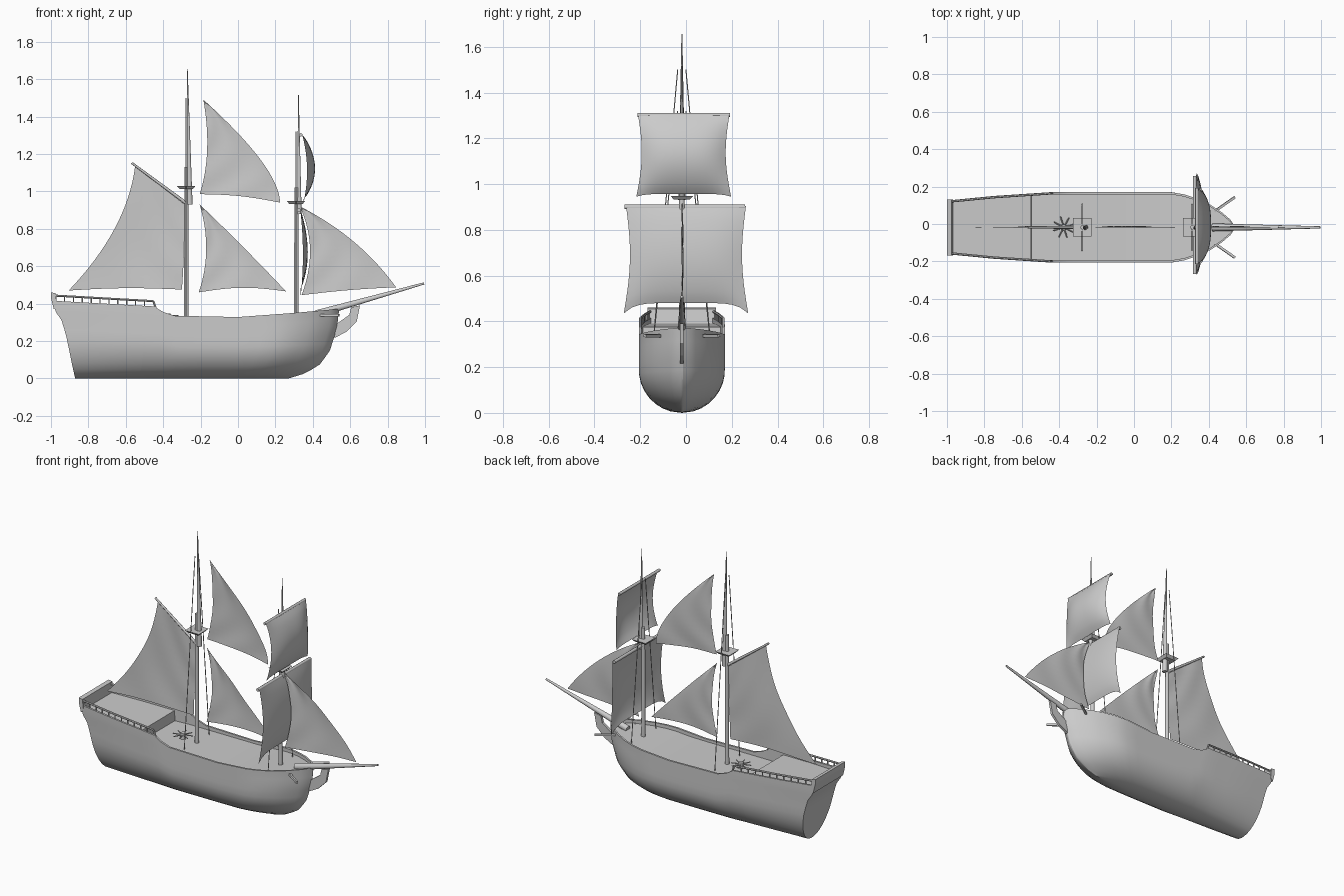
import bpy, bmesh
from math import sin, cos, pi, sqrt
from mathutils import Vector

if "Cube" in bpy.data.objects:
    bpy.data.objects.remove(bpy.data.objects["Cube"])

CY = -0.018  # ship centreline


def interp(pts, x):
    if x <= pts[0][0]:
        return pts[0][1]
    for (x0, y0), (x1, y1) in zip(pts, pts[1:]):
        if x <= x1:
            return y0 + (y1 - y0) * (x - x0) / (x1 - x0)
    return pts[-1][1]


def finish(name, bm, angle=None):
    bmesh.ops.remove_doubles(bm, verts=bm.verts, dist=1e-5)
    bmesh.ops.recalc_face_normals(bm, faces=bm.faces)
    me = bpy.data.meshes.new(name)
    bm.to_mesh(me)
    bm.free()
    ob = bpy.data.objects.new(name, me)
    bpy.context.collection.objects.link(ob)
    if angle:
        bpy.ops.object.select_all(action='DESELECT')
        ob.select_set(True)
        bpy.context.view_layer.objects.active = ob
        bpy.ops.object.shade_smooth_by_angle(angle=angle)
    return ob


def add_rod(bm, a, b, r1, r2, n=8):
    a, b = Vector(a), Vector(b)
    d = b - a
    res = bmesh.ops.create_cone(bm, cap_ends=True, segments=n, radius1=r1, radius2=r2, depth=d.length)
    q = Vector((0, 0, 1)).rotation_difference(d)
    for v in res['verts']:
        v.co = q @ v.co + (a + b) / 2


def rods(name, items, n=8):
    bm = bmesh.new()
    for a, b, r1, r2 in items:
        add_rod(bm, a, b, r1, r2, n)
    return finish(name, bm, 0.9)


def grid(name, nu, nv, f):
    bm = bmesh.new()
    g = [[bm.verts.new(f(i / nu, j / nv)) for j in range(nv + 1)] for i in range(nu + 1)]
    for i in range(nu):
        for j in range(nv):
            bm.faces.new((g[i][j], g[i + 1][j], g[i + 1][j + 1], g[i][j + 1]))
    return finish(name, bm, 1.0)


def prism(name, profile, y, half):
    bm = bmesh.new()
    face = bm.faces.new([bm.verts.new((x, y - half, z)) for x, z in profile])
    ext = bmesh.ops.extrude_face_region(bm, geom=[face])['geom']
    bmesh.ops.translate(bm, vec=(0, 2 * half, 0), verts=[v for v in ext if isinstance(v, bmesh.types.BMVert)])
    return finish(name, bm)


# Hull lines
BEAM = [(-.985, .145), (-.75, .168), (-.45, .188), (.2, .188), (.27, .176), (.34, .153),
        (.41, .12), (.47, .08), (.515, .042), (.54, .004)]
SHEER = [(-.985, .415), (-.45, .385), (-.40, .355), (-.34, .335), (0, .328), (.3, .35), (.54, .372)]
DECK = [(-.985, .392), (-.551, .376), (-.549, .312), (.1, .312), (.54, .35)]
STERN = [(0, -.87), (.04, -.88), (.235, -.92), (.315, -.945), (.37, -.985)]
BOW = [(0, .27), (.02, .34), (.065, .43), (.145, .49), (.27, .53), (.372, .54)]
STATIONS = [-.985, -.87, -.75, -.65, -.551, -.549, -.45, -.40, -.34, -.2, 0, .12, .2, .27,
            .34, .38, .41, .44, .47, .495, .515, .53, .54]
LEVELS = [0, .02, .06, .12, .2, .3, .4, .5, .62, .75, .85, .93, 1]

# Hull with bulwarks and decks, one half mirrored
bm = bmesh.new()
rows = []
for xs in STATIONS:
    u = (xs + .985) / 1.525
    w, sh, dk = interp(BEAM, xs), interp(SHEER, xs), interp(DECK, xs)
    row = []
    for t in LEVELS:
        s = sqrt(1 - (1 - min(t * .35, .2) / .2) ** 2)
        x0, x1 = interp(STERN, t * .415), interp(BOW, t * .372)
        row.append((x0 + (x1 - x0) * u, max(w * s, .002), t * sh))
    row[0] = (row[0][0], 0, 0)
    wi = max(w - .012, w * .5)
    row += [(xs, wi, sh), (xs, wi, dk), (xs, 0, dk)]
    rows.append([bm.verts.new(p) for p in row])
for a, b in zip(rows, rows[1:]):
    for j in range(len(a) - 1):
        bm.faces.new((a[j], b[j], b[j + 1], a[j + 1]))
n = len(LEVELS)
for r in (rows[0], rows[-1]):  # transom and stem strips
    low = [bm.verts.new((r[j].co.x, 0, r[j].co.z)) for j in range(1, n)]
    bm.faces.new((r[0], r[1], low[0]))
    for j in range(1, n - 1):
        bm.faces.new((r[j], r[j + 1], low[j], low[j - 1]))
hull = finish("hull", bm, 0.4)
hull.location.y = CY
mir = hull.modifiers.new("mirror", 'MIRROR')
mir.use_axis = (False, True, False)

# Stern board
prism("taffrail", [(-.985, .37), (-1, .43), (-1, .46), (-.975, .455), (-.968, .39)], CY, .15)

# Poop railings
items = []
for sgn in (-1, 1):
    def edge(x, dz):
        return (x, CY + sgn * (interp(BEAM, x) - .007), interp(SHEER, x) + dz)
    xs = [-.975 + i * .0475 for i in range(12)]
    for x in xs[:-1]:
        items.append((edge(x, -.005), edge(x, .026), .004, .004))
    for a, b in zip(xs, xs[1:]):
        items.append((edge(a, .028), edge(b, .028), .006, .006))
    items.append((edge(xs[-1], .028), edge(-.437, -.01), .006, .006))
rods("poop_railing", items, 6)

# Masts, spars and ropes
rods("main_mast", [((-.276, CY, .3), (-.276, CY, 1.13), .013, .011),
                   ((-.258, CY, .93), (-.271, CY, 1.655), .016, .002)], 10)
rods("fore_mast", [((.312, CY, .32), (.312, CY, 1.02), .013, .011),
                   ((.328, CY, .88), (.323, CY, 1.515), .013, .002)], 10)
rods("bowsprit", [((.42, CY, .345), (.995, CY, .508), .021, .006)], 10)
rods("gaff", [((-.275, CY, .935), (-.568, CY, 1.152), .009, .006)])
rods("yards", [((.325, CY - .25, .9), (.325, CY + .275, .9), .01, .01),
               ((.336, CY - .195, 1.302), (.336, CY + .21, 1.302), .009, .009)])
rods("shrouds", [((x, CY + s * .018, top), (x, CY + s * .125, .31), .0025, .0025)
                 for x, top in ((-.277, 1.5), (.31, 1.32)) for s in (-1, 1)], 5)


# Mast platforms
for name, x, z in (("main_top", -.277, 1.02), ("fore_top", .31, .94)):
    bm = bmesh.new()
    bmesh.ops.create_cube(bm, size=1)
    for v in bm.verts:
        k = .098 if v.co.z > 0 else .07
        v.co = (x + v.co.x * k, CY + v.co.y * k, z + v.co.z * .016)
    finish(name, bm)


# Fore-and-aft sails
def quad(p, t):
    a, b, c = 2 * (t - .5) * (t - 1), 4 * t * (1 - t), 2 * t * (t - .5)
    return (a * p[0][0] + b * p[1][0] + c * p[2][0], a * p[0][1] + b * p[1][1] + c * p[2][1])


def stay_sail(name, luff, leech, arch):
    def f(s, t):
        (x0, z0), (x1, z1) = quad(luff, t), quad(leech, t)
        y = CY + .006 * sin(pi * s) * sin(pi * t) + .002 * sin(9 * s + 14 * t)
        return (x0 + (x1 - x0) * s, y, z0 + (z1 - z0) * s + arch * sin(pi * s) * t ** 3)
    grid(name, 14, 16, f)


stay_sail("spanker_sail", [(-.285, .93), (-.288, .7), (-.3, .475)],
          [(-.55, 1.135), (-.66, .8), (-.905, .47)], .01)
stay_sail("upper_staysail", [(-.185, 1.49), (-.165, 1.22), (-.205, .985)],
          [(-.185, 1.49), (.12, 1.17), (.225, .94)], .012)
stay_sail("lower_staysail", [(-.205, .93), (-.17, .69), (-.21, .46)],
          [(-.205, .93), (.02, .71), (.257, .465)], .022)
stay_sail("jib_sail", [(.33, .92), (.385, .69), (.34, .445)],
          [(.33, .92), (.62, .73), (.845, .487)], .006)


# Square sails
def square_sail(name, x0, x1, yc, top, bot, pinch, zt, zb, arch, bulge):
    def f(s, t):
        s = 2 * s - 1
        half = top + (bot - top) * t - pinch * sin(pi * t)
        belly = bulge * sin(pi * t) ** .8 * (1 - .65 * abs(s) ** 3) if 0 < t < 1 else 0
        return (x0 + (x1 - x0) * t + belly, yc + s * half, zt + (zb - zt) * t + arch * (1 - s ** 6) * t ** 3)
    grid(name, 16, 14, f)


square_sail("fore_course", .332, .334, 0, .262, .272, .022, .905, .435, .045, .04)
square_sail("fore_topsail", .342, .35, -.01, .2, .207, .02, 1.305, .945, .012, .066)

# Beakhead and catheads
prism("beakhead", [(.515, .215), (.58, .25), (.635, .305), (.652, .39), (.605, .38),
                   (.595, .34), (.525, .29)], CY, .008)
rods("catheads", [((.43, CY + s * .085, .337), (.54, CY + s * .162, .337), .009, .009) for s in (-1, 1)], 4)

# Capstan with bars
cap = Vector((-.375, CY, .335))
rods("capstan", [(cap - Vector((0, 0, .025)), cap + Vector((0, 0, .012)), .018, .015)] +
     [(cap, cap + Vector((.06 * cos(k * pi / 4 + .3), .06 * sin(k * pi / 4 + .3), 0)), .004, .003)
      for k in range(8)])
